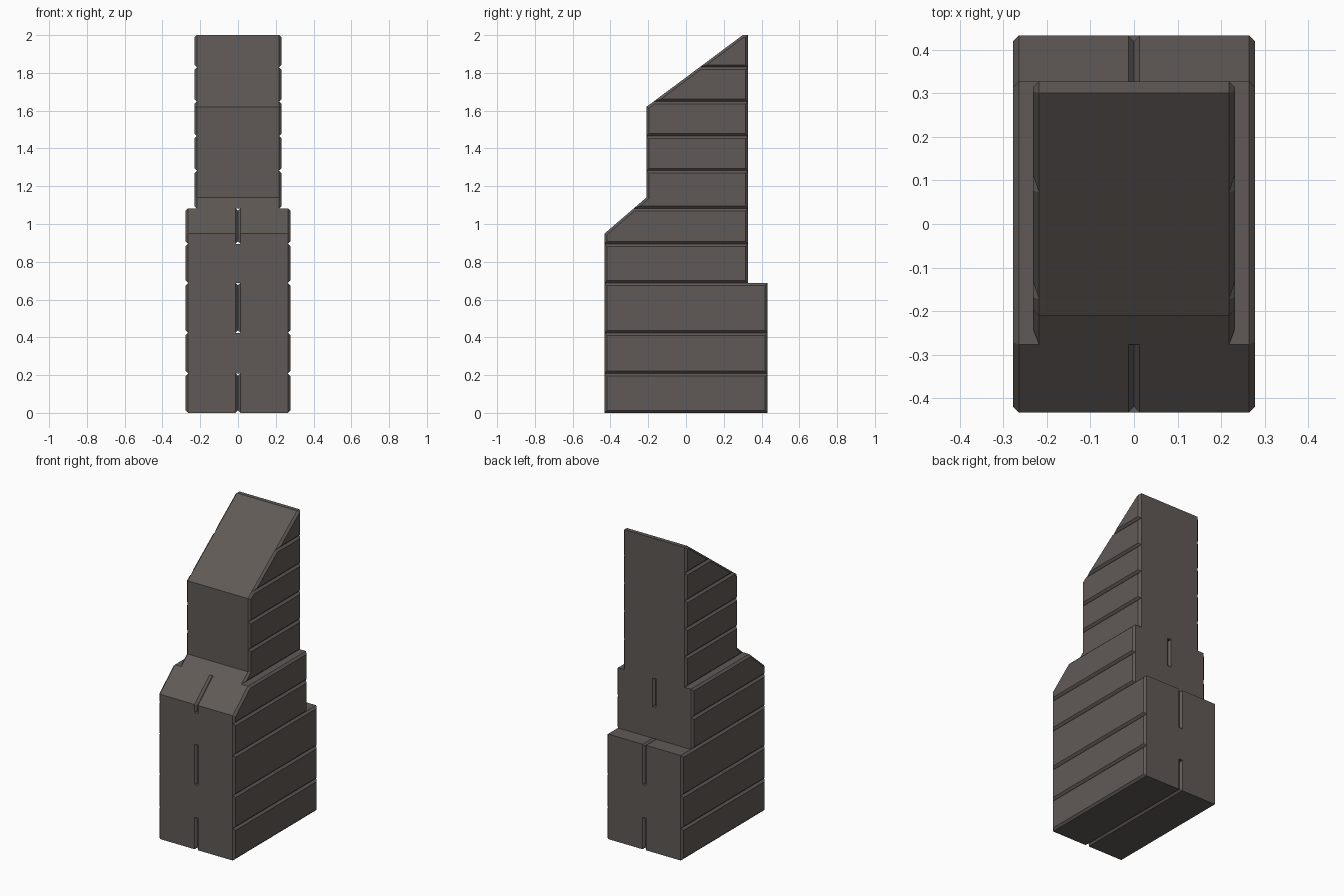
import bpy
import bmesh
from mathutils import Vector

cube = bpy.data.objects.get("Cube")
if cube:
    bpy.data.objects.remove(cube, do_unlink=True)

stone = bpy.data.materials.new("dark_brown_stone")
stone.use_nodes = True
colour = (0.118, 0.102, 0.094, 1.0)
stone.diffuse_color = colour
bsdf = stone.node_tree.nodes["Principled BSDF"]
bsdf.inputs["Base Color"].default_value = colour
bsdf.inputs["Roughness"].default_value = 0.9

CHAMFER = 0.013
BASE_W, TOWER_W = 0.277, 0.231
FRONT, BACK, STEP_BACK, TOWER_FRONT = -0.432, 0.432, 0.327, -0.21


def inset(profile, d):
    """Mitred inward offset of a counter-clockwise profile."""
    pts = [Vector(p) for p in profile]
    out = []
    for i, p in enumerate(pts):
        a = (p - pts[i - 1]).normalized()
        b = (pts[(i + 1) % len(pts)] - p).normalized()
        na, nb = Vector((-a.y, a.x)), Vector((-b.y, b.x))
        out.append(p + (na + nb) * d / (1 + na.dot(nb)))
    return out


def block(name, profile, x0, x1):
    """Extrude a side profile across x, with chamfered ends."""
    bm = bmesh.new()
    small = inset(profile, CHAMFER)
    sections = [(x0, small), (x0 + CHAMFER, profile),
                (x1 - CHAMFER, profile), (x1, small)]
    rings = [[bm.verts.new((x, y, z)) for y, z in pts] for x, pts in sections]
    n = len(profile)
    for r, s in zip(rings, rings[1:]):
        for i in range(n):
            j = (i + 1) % n
            bm.faces.new((r[i], r[j], s[j], s[i]))
    bm.faces.new(rings[0])
    bm.faces.new(rings[-1])
    bmesh.ops.recalc_face_normals(bm, faces=bm.faces)
    mesh = bpy.data.meshes.new(name)
    bm.to_mesh(mesh)
    bm.free()
    mesh.materials.append(stone)
    bpy.context.collection.objects.link(bpy.data.objects.new(name, mesh))


def course(name, profile, width, split=False):
    if split:
        block(name + "_right", profile, -width, 0)
        block(name + "_left", profile, 0, width)
    else:
        block(name, profile, -width, width)


def rect(y0, y1, z0, z1):
    return [(y0, z0), (y1, z0), (y1, z1), (y0, z1)]


# Wide base courses, alternating split and whole stones
course("base_course_1", rect(FRONT, BACK, 0, 0.209), BASE_W, True)
course("base_course_2", rect(FRONT, BACK, 0.209, 0.424), BASE_W)
course("base_course_3", rect(FRONT, BACK, 0.424, 0.688), BASE_W, True)

# Stepped-back courses, the upper one with a sloped front
course("shoulder_course", rect(FRONT, STEP_BACK, 0.688, 0.895), BASE_W)
course("sloped_shoulder", [(FRONT, 0.895), (STEP_BACK, 0.895),
                           (STEP_BACK, 1.083), (-0.276, 1.083),
                           (FRONT, 0.949)], BASE_W, True)

# Tower, whose lowest stone continues the slope
course("tower_foot", [(-0.276, 1.083), (STEP_BACK, 1.083),
                      (STEP_BACK, 1.282), (TOWER_FRONT, 1.282),
                      (TOWER_FRONT, 1.14)], TOWER_W)
course("tower_middle", rect(TOWER_FRONT, STEP_BACK, 1.282, 1.465), TOWER_W)
course("tower_upper", [(TOWER_FRONT, 1.465), (STEP_BACK, 1.465),
                       (STEP_BACK, 1.648), (-0.172, 1.648),
                       (TOWER_FRONT, 1.62)], TOWER_W)

# Sloped cap stones
course("cap_lower", [(-0.172, 1.648), (STEP_BACK, 1.648),
                     (STEP_BACK, 1.83), (0.072, 1.83)], TOWER_W)
course("cap_upper", [(0.072, 1.83), (STEP_BACK, 1.83),
                     (STEP_BACK, 2.0), (0.3, 2.0)], TOWER_W)
